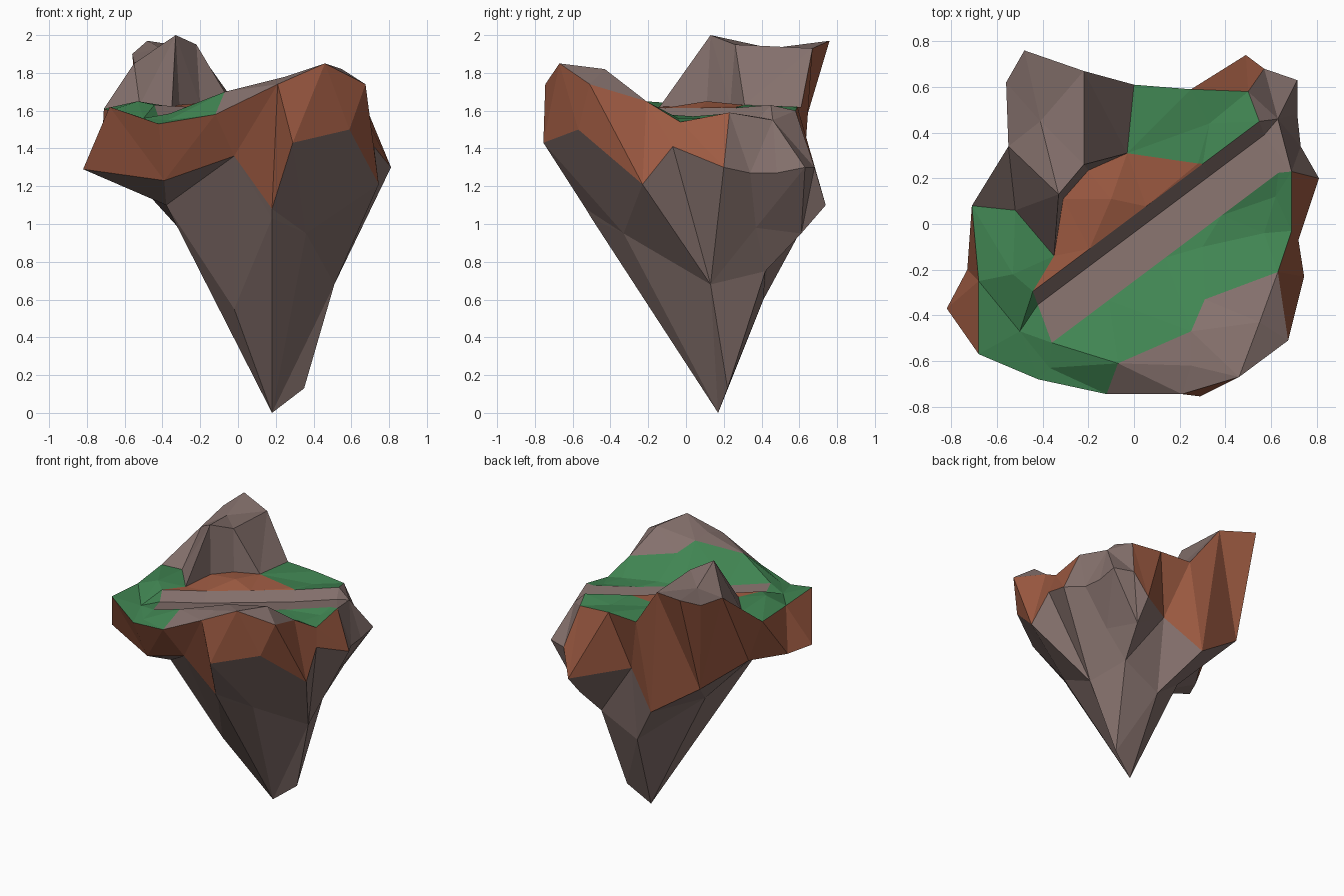
import bpy, bmesh
from mathutils import Vector
from mathutils.geometry import delaunay_2d_cdt

if "Cube" in bpy.data.objects:
    bpy.data.objects.remove(bpy.data.objects["Cube"])


def material(name, rgb):
    m = bpy.data.materials.new(name)
    m.diffuse_color = (*rgb, 1)
    m.use_nodes = True
    m.node_tree.nodes["Principled BSDF"].inputs["Base Color"].default_value = m.diffuse_color
    return m


STONE, EARTH, GRASS = 0, 1, 2
mats = [material("grey stone", (0.235, 0.165, 0.152)),
        material("red earth", (0.345, 0.105, 0.055)),
        material("green grass", (0.052, 0.235, 0.085))]

# Rim of the plateau, counter-clockwise from the front left
rim = [(-.68, -.57, 1.62), (-.42, -.68, 1.53), (-.12, -.745, 1.58), (.21, -.745, 1.74),
       (.46, -.67, 1.85), (.675, -.51, 1.74), (.63, -.21, 1.65), (.69, -.03, 1.54),
       (.69, .23, 1.59), (.63, .46, 1.55), (.5, .58, 1.6),
       (.25, .59, 1.62), (0, .61, 1.62), (-.22, .67, 1.93), (-.48, .76, 1.97),
       (-.56, .62, 1.90), (-.55, .34, 1.85), (-.71, .08, 1.61), (-.68, -.25, 1.60)]
# Lower edge of the earth band
earth_edge = [(-.82, -.37, 1.29), (-.39, -.55, 1.23), (-.02, -.63, 1.36), (.18, -.53, 1.08),
              (.29, -.755, 1.43), (.59, -.57, 1.50), (.745, -.23, 1.21), (.72, -.07, 1.41),
              (.81, .20, 1.30), (.73, .34, 1.27), (.715, .48, 1.27), (.715, .63, 1.30),
              (.57, .68, 1.30), (.49, .74, 1.10), (.13, .48, 1.18), (-.12, .60, .95),
              (-.49, .53, 1.20), (-.57, .05, 1.26), (-.73, -.20, 1.26)]
# Rock shoulder under the back right corner
shoulder = [(.56, .37, .98), (.48, .61, .95)]
# Rock spur below, ending in a tip and a small knob
rock_mid = [(-.38, -.28, 1.10), (-.02, -.16, .55), (.18, -.50, 1.03), (.36, -.33, .95),
            (.51, .13, .68), (.43, .42, .75), (.13, .41, .60), (-.27, .15, .93)]
rock_tip = [(.18, .17, 0), (.35, .22, .13)]

# Points on the plateau
hills = [(-.41, .45, 1.93), (-.33, .13, 2.0), (-.22, .26, 1.95),      # mountain top
         (-.52, .06, 1.63), (-.35, -.14, 1.62),                       # mountain foot
         (-.31, .11, 1.63), (-.20, .235, 1.63), (-.03, .31, 1.63), (.28, .265, 1.62),
         (-.10, .11, 1.65), (.33, .44, 1.60),                         # earth and back meadow
         (-.07, -.61, 1.70), (.25, -.47, 1.77), (.31, -.33, 1.71),    # front hill foot
         (.55, -.43, 1.82), (.25, -.62, 1.78),                        # front hill
         (-.53, -.22, 1.65), (-.50, -.47, 1.56), (-.37, -.63, 1.55),  # left meadow
         (.57, -.04, 1.56), (.62, .12, 1.56), (.30, -.10, 1.58)]      # right meadow
lines = [(1, 2), (5, 6), (6, 7), (4, 5), (7, 8), (11, 12), (12, 13), (3, 4), (0, 1),
         (1, 4), (1, 3)]


def bridge(bm, a, b):
    """Triangles between two closed rings, choosing the shortest (mostly plan) edges."""
    n, m = len(a), len(b)
    best = {(0, 0): (0, None)}
    for i in range(n + 1):
        for j in range(m + 1):
            if i or j:
                v = a[i % n].co - b[j % m].co
                d = Vector((v.x, v.y, v.z * .4)).length
                best[i, j] = min((best[p][0] + d, p) for p in ((i - 1, j), (i, j - 1)) if p in best)
    faces, s = [], (n, m)
    while s != (0, 0):
        p = best[s][1]
        third = a[p[0] % n] if p[0] != s[0] else b[p[1] % m]
        faces.append(bm.faces.new((a[s[0] % n], b[s[1] % m], third)))
        s = p
    return faces


bm = bmesh.new()

# Sunken stone track crossing the plateau: u runs along it, t across
rows = [(.03, 1.615), (-.03, 1.55), (-.2, 1.57)]
track = []
for t, z in rows:
    for k in range(5):
        u = -.54 + .3 * t + 1.24 * k / 4
        track.append((.8 * u - .6 * t, .6 * u + .8 * t, z + (.015 if k in (0, 4) else 0)))

# Plateau surface: triangulated height field inside the rim
points = rim + hills + track
nr, nt = len(rim), len(rim) + len(hills)
edges = [(i, (i + 1) % nr) for i in range(nr)] + [(2, nr + 11), (nr + 13, 6)]
edges += [(i + nr, j + nr) for i, j in lines]
edges += [(nt + 5 * r + k, nt + 5 * r + k + 1) for r in range(3) for k in range(4)]
edges += [(nt + 5 * r + k, nt + 5 * r + k + 5) for r in range(2) for k in (0, 4)]
co, _, tris, orig, _, _ = delaunay_2d_cdt([Vector(p[:2]) for p in points], edges, [], 1, 1e-5)
top, ring = [], {}
for c, o in zip(co, orig):
    z = points[o[0]][2] if o else 1.6
    v = bm.verts.new((c.x, c.y, z))
    top.append(v)
    for i in o:
        ring[i] = v
for tri in tris:
    f = bm.faces.new([top[i] for i in tri])
    x, y, z = f.calc_center_median()
    t, u = -.6 * x + .8 * y, .8 * x + .6 * y
    on_track = -.2 < t < .03 and -.56 + .3 * t < u < .71 + .3 * t
    front_hill = x > -.1 and y < (-.58 + .44 * x if x < .27 else -.446 + .375 * x)
    mountain = z > 1.66 and y > -.1 and x < 0
    if on_track or front_hill or mountain or (x > .55 and y > .25):
        f.material_index = STONE
    elif -.37 < x < .25 and t > .02 and y < .29:
        f.material_index = EARTH
    else:
        f.material_index = GRASS

# Earth band below the rim
band = [ring[i] for i in range(nr)]
lower = [bm.verts.new(p) for p in earth_edge]
for f in bridge(bm, band, lower):
    c = f.calc_center_median()
    f.material_index = STONE if c.x > .56 and c.y > .2 else EARTH

# Rock shoulder, then the spur down to the tip
s0, s1 = [bm.verts.new(p) for p in shoulder]
for i, s in ((8, s0), (9, s0), (10, s0), (11, s1), (12, s1), (13, s1)):
    bm.faces.new((lower[i], lower[i + 1], s))
bm.faces.new((lower[11], s1, s0))
mid = [bm.verts.new(p) for p in rock_mid]
tip = [bm.verts.new(p) for p in rock_tip]
bridge(bm, lower[:9] + [s0, s1] + lower[14:], mid)
bridge(bm, mid, tip)

loose = [v for v in bm.verts if not v.link_faces]
bmesh.ops.delete(bm, geom=loose, context='VERTS')
bmesh.ops.recalc_face_normals(bm, faces=bm.faces)
mesh = bpy.data.meshes.new("floating_island")
bm.to_mesh(mesh)
bm.free()
for m in mats:
    mesh.materials.append(m)
bpy.context.collection.objects.link(bpy.data.objects.new("floating_island", mesh))
